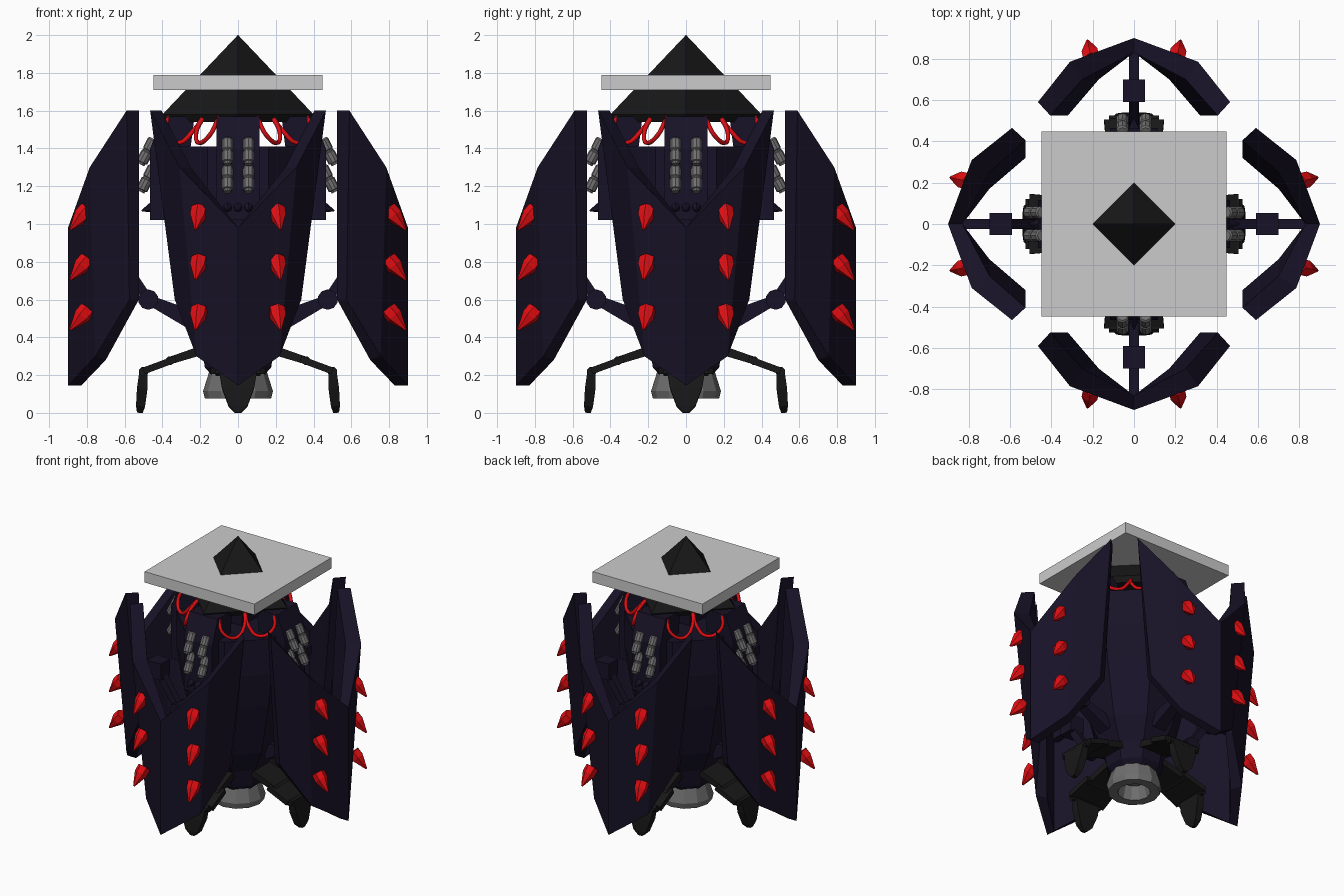
import bpy, bmesh, math
from mathutils import Vector, Matrix

if "Cube" in bpy.data.objects:
    bpy.data.objects.remove(bpy.data.objects["Cube"])


def material(name, c):
    m = bpy.data.materials.new(name)
    m.diffuse_color = (*c, 1)
    m.use_nodes = True
    m.node_tree.nodes["Principled BSDF"].inputs["Base Color"].default_value = m.diffuse_color
    return m


NAVY = material("navy", (0.009, 0.006, 0.020))
BLACK = material("black", (0.009, 0.009, 0.009))
RED = material("red", (0.75, 0.004, 0.006))
STEEL = material("steel", (0.16, 0.16, 0.16))


def add(name, lofts, mat=None, around=False):
    """Skin each list of equal-sized sections; optionally repeat on four sides."""
    bm = bmesh.new()
    for sections in lofts:
        rows = [[bm.verts.new(p) for p in s] for s in sections]
        n = len(rows[0])
        for a, b in zip(rows, rows[1:]):
            for i in range(n):
                j = (i + 1) % n
                bm.faces.new((a[i], a[j], b[j], b[i]))
        bm.faces.new(rows[0][::-1])
        bm.faces.new(rows[-1])
    bmesh.ops.recalc_face_normals(bm, faces=bm.faces)
    me = bpy.data.meshes.new(name)
    bm.to_mesh(me)
    bm.free()
    if mat:
        me.materials.append(mat)
    for k in range(4 if around else 1):
        ob = bpy.data.objects.new(f"{name}_{k + 1}" if around else name, me)
        ob.rotation_euler.z = k * math.pi / 2
        bpy.context.collection.objects.link(ob)


def tube(p, q, stops, n=8):
    """Rings along p-q; stops are (fraction, radius)."""
    p, q = Vector(p), Vector(q)
    rot = (q - p).to_track_quat('Z', 'Y').to_matrix()
    ang = [2 * math.pi * (i + 0.5) / n for i in range(n)]
    return [[p.lerp(q, f) + rot @ Vector((r * math.cos(a), r * math.sin(a), 0))
             for a in ang] for f, r in stops]


def box(x0, x1, w, z0, z1):
    return [[(x0, -w, z), (x1, -w, z), (x1, w, z), (x0, w, z)] for z in (z0, z1)]


def bar(points):
    """Flat limb in the radial plane; points are (r, z, half width, half thickness)."""
    out = []
    for i, (r, z, w, h) in enumerate(points):
        a, b = points[max(i - 1, 0)], points[min(i + 1, len(points) - 1)]
        d = Vector((b[0] - a[0], 0, b[1] - a[1])).normalized()
        nx, nz = -d.z * h, d.x * h
        out.append([(r + nx, -w, z + nz), (r + nx, w, z + nz),
                    (r - nx, w, z - nz), (r - nx, -w, z - nz)])
    return out


def rings(profile, n, turn=0.0):
    return [[(r * math.cos(2 * math.pi * i / n + turn), r * math.sin(2 * math.pi * i / n + turn), z)
             for i in range(n)] for r, z in profile]


# Shields: folded plates; each column is outer top, inner top, inner bottom, outer bottom
half = [
    [(0.90, 0, 0.98), (0.83, 0, 0.98), (0.83, 0, 0.145), (0.90, 0, 0.145)],
    [(0.785, 0.31, 1.30), (0.70, 0.25, 1.30), (0.70, 0.17, 0.28), (0.755, 0.22, 0.30)],
    [(0.59, 0.465, 1.6), (0.525, 0.405, 1.6), (0.525, 0.32, 0.60), (0.575, 0.335, 0.60)],
]
mirror = [[(x, -y, z) for x, y, z in s] for s in half[:0:-1]]
add("shield", [mirror + half], NAVY, True)

# Red spikes on the shields
add("shield_spikes", [tube((0.795, s * 0.205, z + 0.03), (0.888, s * 0.225, z - 0.08),
                           [(0, 0.045), (0.35, 0.045), (1, 0.006)], 6)
                      for s in (-1, 1) for z in (1.05, 0.785, 0.52)], RED, True)

# Hull and the column that carries the roof
add("hull", [rings([(0.15, 0.20), (0.19, 0.24), (0.21, 0.36), (0.29, 0.52),
                    (0.38, 0.9), (0.42, 1.15), (0.42, 1.41)], 8, math.pi / 8)], NAVY)
add("roof_column", [box(-0.11, 0.11, 0.11, 1.40, 1.57)], NAVY)

# Gun mounts on the four sides
mount = [[(r, s * w, z) for r, z in ((0.23, 1.57), (0.40, 1.57), (0.465, 1.40),
                                     (0.465, 1.02), (0.30, 1.02))] for s, w in ((-1, 0.115), (1, 0.115))]
add("gun_mount", [mount], NAVY, True)
add("mount_studs", [tube((0.45, t, 1.09), (0.51, t, 1.07), [(0, 0.03), (1, 0.004)], 6)
                    for t in (-0.055, 0, 0.055)], NAVY, True)

# Gun barrels, two by two
add("gun_barrels", [tube((0.445, s * 0.056, z), (0.515, s * 0.056, z - 0.135),
                         [(0, 0.024), (0.06, 0.031), (0.42, 0.031), (0.45, 0.026), (0.5, 0.026),
                          (0.53, 0.031), (0.9, 0.031), (0.92, 0.022), (1, 0.02)], 10)
                    for s in (-1, 1) for z in (1.45, 1.305)], STEEL, True)

# Roof pyramid and square slab
add("roof_pyramid", [rings([(0.37, 1.54), (0.40, 1.58), (0.001, 2.0)], 4)], BLACK)
add("roof_slab", [box(-0.447, 0.447, 0.447, 1.71, 1.79)])

# Struts between hull and shields
add("strut", [
    bar([(0.24, 0.49, 0.05, 0.05), (0.475, 0.60, 0.03, 0.025)]),
    bar([(0.475, 0.60, 0.025, 0.025), (0.65, 0.86, 0.025, 0.025)]),
    bar([(0.62, 0.86, 0.025, 0.03), (0.85, 0.86, 0.025, 0.03)]),
    tube((0.475, -0.05, 0.60), (0.475, 0.05, 0.60), [(0, 0.054), (1, 0.054)], 10),
    box(0.59, 0.70, 0.054, 0.80, 0.92),
], NAVY, True)

# Landing legs
add("leg", [
    bar([(0.15, 0.345, 0.09, 0.025), (0.35, 0.28, 0.10, 0.02)]),
    bar([(0.33, 0.285, 0.13, 0.018), (0.50, 0.222, 0.145, 0.018)]),
    tube((0.36, -0.11, 0.277), (0.36, 0.11, 0.277), [(0, 0.024), (1, 0.024)]),
    tube((0.50, -0.12, 0.218), (0.50, 0.12, 0.218), [(0, 0.026), (1, 0.026)]),
    bar([(0.50, 0.22, 0.10, 0.022), (0.507, 0.13, 0.085, 0.028),
         (0.516, 0.035, 0.05, 0.024), (0.52, 0.0, 0.015, 0.015)]),
], BLACK, True)

# Main thruster with a hollow nozzle
add("thruster", [rings([(0.12, 0.26), (0.155, 0.21), (0.185, 0.115), (0.175, 0.075),
                        (0.11, 0.075), (0.085, 0.17)], 12)], STEEL)

# Red cables hanging from the roof to the gun mounts
curve = bpy.data.curves.new("cables", 'CURVE')
curve.dimensions = '3D'
curve.bevel_depth = 0.012
curve.bevel_resolution = 1
curve.resolution_u = 5
curve.materials.append(RED)
path = [(0.37, 0.10, 1.57), (0.385, 0.15, 1.47), (0.31, 0.21, 1.43), (0.24, 0.22, 1.49), (0.18, 0.18, 1.57)]
for k in range(4):
    rot = Matrix.Rotation(k * math.pi / 2, 3, 'Z')
    for s in (-1, 1):
        sp = curve.splines.new('BEZIER')
        sp.bezier_points.add(len(path) - 1)
        for bp, (x, y, z) in zip(sp.bezier_points, path):
            bp.co = rot @ Vector((x, s * y, z))
            bp.handle_left_type = bp.handle_right_type = 'AUTO'
bpy.context.collection.objects.link(bpy.data.objects.new("cables", curve))
